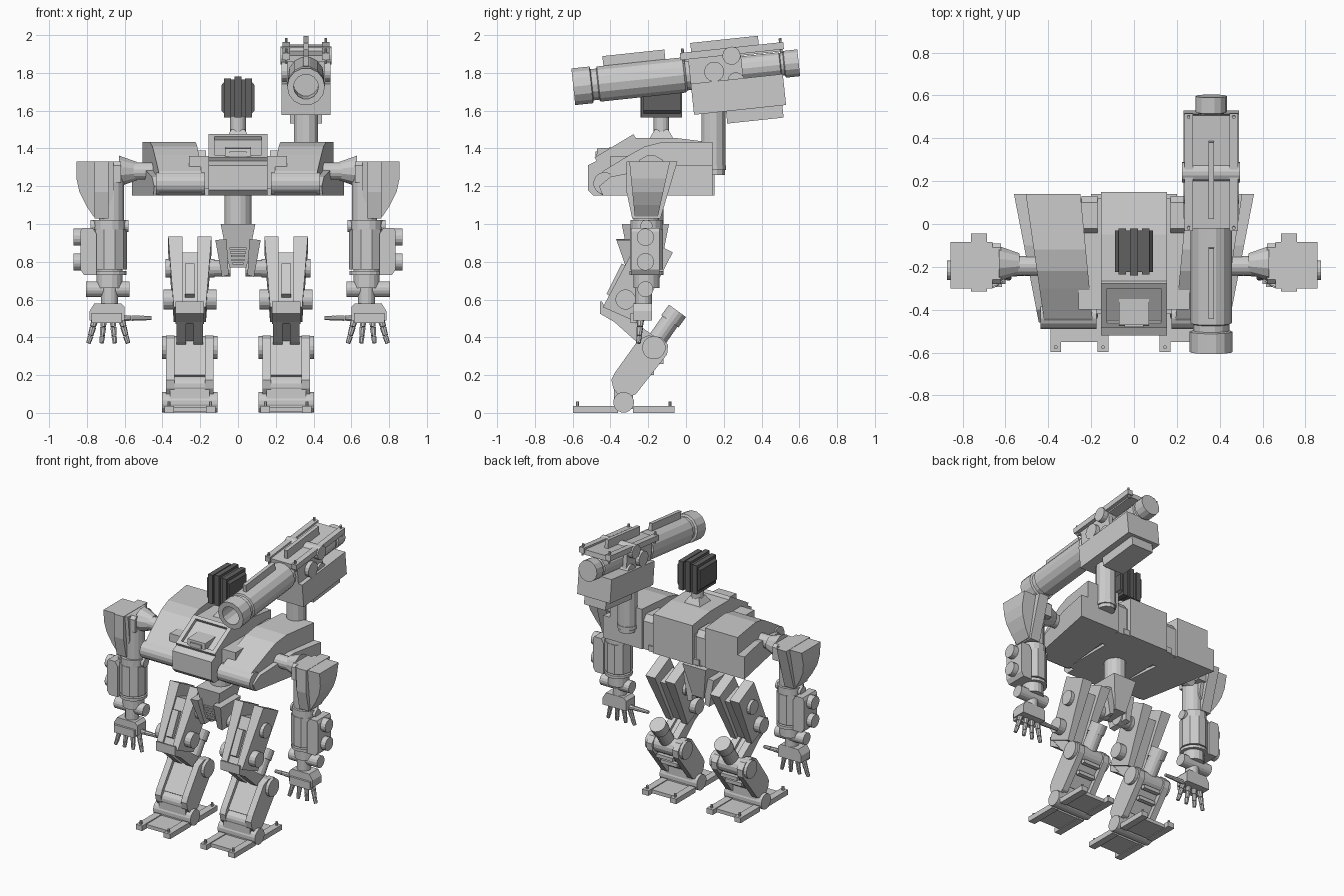
import bpy, bmesh, math
from mathutils import Matrix, Vector

if "Cube" in bpy.data.objects:
    bpy.data.objects.remove(bpy.data.objects["Cube"])

I = Matrix.Identity(4)
dark = bpy.data.materials.new("dark_grey")
dark.diffuse_color = (0.12, 0.12, 0.12, 1)
dark.use_nodes = True
dark.node_tree.nodes["Principled BSDF"].inputs["Base Color"].default_value = dark.diffuse_color


def finish(name, bm, m=False, xf=I, mat=None):
    """Make an object from a bmesh; m mirrors it across x = 0."""
    bmesh.ops.transform(bm, matrix=xf, verts=bm.verts)
    bmesh.ops.recalc_face_normals(bm, faces=bm.faces)
    me = bpy.data.meshes.new(name)
    bm.to_mesh(me)
    bm.free()
    ob = bpy.data.objects.new(name, me)
    bpy.context.collection.objects.link(ob)
    if m:
        ob.modifiers.new("Mirror", 'MIRROR').use_mirror_merge = False
    if mat:
        me.materials.append(mat)
    return ob


def box(name, x, y, z, m=False, xf=I, mat=None):
    """Box from (min, max) ranges."""
    bm = bmesh.new()
    bmesh.ops.create_cube(bm, size=1)
    for v in bm.verts:
        v.co = Vector([(r[0] + r[1]) / 2 + c * (r[1] - r[0]) for c, r in zip(v.co, (x, y, z))])
    return finish(name, bm, m, xf, mat)


def cyl(name, a, b, r, r2=None, n=16, m=False, xf=I):
    """Cylinder or cone from point a to point b."""
    a, b = Vector(a), Vector(b)
    d = b - a
    bm = bmesh.new()
    bmesh.ops.create_cone(bm, cap_ends=True, segments=n, radius1=r,
                          radius2=r if r2 is None else r2, depth=d.length)
    rot = d.to_track_quat('Z', 'Y').to_matrix().to_4x4()
    turn = Matrix.Rotation(math.pi / n, 4, 'Z')
    bmesh.ops.transform(bm, matrix=Matrix.Translation((a + b) / 2) @ rot @ turn, verts=bm.verts)
    return finish(name, bm, m, xf)


def prism(name, pts, a, b, axis='x', m=False, xf=I, mat=None):
    """Extrude a profile from a to b: (y,z) along x or (x,z) along y; a, b may be functions."""
    bm = bmesh.new()
    rings = []
    for f in (a, b):
        ring = []
        for p, q in pts:
            t = f(p, q) if callable(f) else f
            ring.append(bm.verts.new((t, p, q) if axis == 'x' else (p, t, q)))
        rings.append(ring)
    n = len(pts)
    bm.faces.new(rings[0])
    bm.faces.new(rings[1][::-1])
    for i in range(n):
        j = (i + 1) % n
        bm.faces.new((rings[0][i], rings[0][j], rings[1][j], rings[1][i]))
    return finish(name, bm, m, xf, mat)


def lathe(name, pts, n, xf):
    """Revolve (radius, y) points around the y axis."""
    bm = bmesh.new()
    vs = [bm.verts.new((r, y, 0)) for r, y in pts]
    es = [bm.edges.new(e) for e in zip(vs, vs[1:])]
    bmesh.ops.spin(bm, geom=vs + es, axis=(0, 1, 0), cent=(0, 0, 0), steps=n, angle=math.tau)
    bmesh.ops.remove_doubles(bm, verts=bm.verts, dist=1e-4)
    return finish(name, bm, False, xf)


# Central hull with cockpit window frame and visor
prism("hull", [(-.49, 1.15), (-.52, 1.18), (-.52, 1.31), (-.47, 1.335), (-.27, 1.455), (-.05, 1.455),
               (.15, 1.43), (.15, 1.15)], -.155, .155)
slope = Matrix.Translation((0, -.37, 1.395)) @ Matrix.Rotation(math.atan2(.12, .2), 4, 'X')
for s in (-1, 1):
    box("window_side_rail", sorted((s * .125, s * .155)), (-.12, .12), (-.02, .022), xf=slope)
    box("window_cross_rail", (-.125, .125), sorted((s * .095, s * .12)), (-.02, .022), xf=slope)
prism("visor", [(-.475, 1.34), (-.47, 1.4), (-.3, 1.41), (-.3, 1.36)], -.07, .07)
box("visor_slit", (-.045, .045), (-.48, -.46), (1.355, 1.385))
box("hull_link", (.14, .26), (-.40, .12), (1.17, 1.36), m=True)
box("belly_strip", (.155, .2), (-.42, .14), (1.15, 1.19), m=True)

# Shoulder pods
outer = lambda y, z: .505 - .09 * (.14 - y) / .62
inner = lambda y, z: .25 - .06 * (.14 - y) / .62
prism("shoulder_pod", [(-.44, 1.15), (-.47, 1.17), (-.47, 1.25), (-.44, 1.28), (-.30, 1.365), (-.22, 1.41),
                       (-.12, 1.435), (.14, 1.435), (.14, 1.15)], inner, outer, m=True)
skirt = lambda y, z: .56 - .12 * (.14 - y) / .62
prism("pod_skirt", [(-.44, 1.15), (-.46, 1.2), (-.40, 1.25), (-.1, 1.31), (.14, 1.31), (.14, 1.15)],
      .4, skirt, m=True)
cyl("pod_bumper", (.175, -.43, 1.215), (.435, -.43, 1.215), .06, m=True)
prism("pod_cheek", [(-.05, 1.15), (-.05, 1.35), (-.02, 1.39), (.1, 1.39), (.13, 1.35), (.13, 1.15)],
      .17, .245, m=True)

# Neck and ribbed head
cyl("neck_base", (0, -.13, 1.44), (0, -.13, 1.50), .1, .05, n=4)
cyl("neck", (0, -.13, 1.48), (0, -.13, 1.6), .042)
prism("head", [(-.06, 1.57), (-.088, 1.6), (-.088, 1.735), (-.06, 1.765), (.06, 1.765), (.088, 1.735),
               (.088, 1.6), (.06, 1.57)], -.225, -.03, 'y', mat=dark)
for x, g in ((-.055, 0), (0, .012), (.055, 0)):
    box("head_rib", (x - .018, x + .018), (-.235 - g / 2, -.02), (1.565, 1.77 + g), mat=dark)

# Shoulder cannon, tilted frame along its barrel
T = Matrix.Translation((.36, 0, 1.79)) @ Matrix.Rotation(.106, 4, 'X')
lathe("cannon_barrel", [(0, -.45), (.066, -.45), (.066, -.6), (.1, -.6), (.1, -.505), (.085, -.5),
                        (.085, -.47), (.096, -.465), (.096, -.01), (.085, 0), (.085, .1), (.068, .11),
                        (.068, .5), (.06, .505), (.06, .52), (.073, .525), (.073, .6), (0, .6)], 14, T)
box("cannon_front_rail", (-.013, .013), (-.43, -.1), (.08, .145), xf=T)
box("cannon_top_plate", (-.1, .1), (-.01, .52), (.07, .105), xf=T)
box("cannon_rear_rail", (-.013, .013), (.04, .4), (.1, .165), xf=T)
for s in (-1, 1):
    box("plate_side_rail", sorted((s * .085, s * .125)), (-.02, .53), (.08, .118), xf=T)
    box("cannon_bracket", sorted((s * .07, s * .1)), (.02, .3), (-.1, .08), xf=T)
    for y in (-.005, .515):
        cyl("plate_pin", (s * .105, y, .06), (s * .105, y, .14), .008, n=8, xf=T)
for y, z, w, r in ((.25, .075, .135, .048), (.15, 0, .13, .053), (.26, -.06, .115, .045)):
    cyl("cannon_trunnion", (-w, y, z), (w, y, z), r, xf=T)
box("cannon_body", (-.13, .13), (.02, .51), (-.215, -.05), xf=T)
box("ammo_tray", (-.085, .085), (.19, .49), (-.28, -.2), xf=T)
cyl("cannon_post", (.36, .145, 1.31), (.36, .145, 1.62), .066, n=12)
cyl("cannon_post_foot", (.36, .15, 1.26), (.36, .15, 1.31), .058, n=12)
cyl("cannon_post_collar", (.36, .145, 1.285), (.36, .145, 1.31), .07, n=12)

# Waist and pelvis
cyl("waist", (0, -.19, .98), (0, -.19, 1.16), .072)
prism("pelvis", [(-.092, 1.0), (.092, 1.0), (.045, .77), (-.045, .77)],
      lambda x, z: -.34 + (1 - z) * .2, lambda x, z: -.09 - (1 - z) * .2, 'y')
prism("hip_wing", [(.06, .92), (.12, .915), (.085, .72), (.05, .73)],
      lambda x, z: -.37 + (.92 - z) * .35, -.14, 'y', m=True)
for i in range(5):
    w = .03 + i * .004
    y = -.34 + (.21 - i * .02) * .2
    box("pelvis_grill", (-w, w), (y - .012, y + .02), (.785 + i * .02, .795 + i * .02))
cyl("hip_axle", (.04, -.22, .765), (.15, -.22, .765), .045, m=True)

# Arms
cyl("arm_shaft", (.42, -.195, 1.28), (.66, -.195, 1.28), .046, m=True)
prism("shoulder_joint", [(-.28, 1.22), (-.28, 1.31), (-.26, 1.33), (-.11, 1.33), (-.09, 1.31), (-.09, 1.22)],
      .62, .72, m=True)
cyl("shoulder_collar", (.535, -.185, 1.28), (.63, -.185, 1.28), .05, .085, n=12, m=True)
prism("shoulder_armor", [(.66, 1.33), (.855, 1.33), (.855, 1.24), (.84, 1.17), (.805, 1.1), (.765, 1.04),
                         (.72, 1.03), (.66, 1.15)], lambda x, z: -.30 + (1.33 - z) * .1,
      lambda x, z: -.085 - (1.33 - z) * .22, 'y', m=True)
prism("shoulder_rib", [(-.315, 1.332), (-.045, 1.332), (-.135, 1.03), (-.285, 1.03), (-.315, 1.17)],
      .685, .76, m=True)
cyl("upper_arm", (.67, -.21, .95), (.67, -.21, 1.27), .068, m=True)
cyl("elbow_ring", (.68, -.21, .965), (.68, -.21, 1.02), .086, m=True)
cyl("elbow_axle", (.58, -.21, .99), (.78, -.21, .99), .032, m=True)
cyl("forearm", (.68, -.21, .76), (.68, -.21, .97), .092, n=10, m=True)
cyl("forearm_cuff", (.68, -.21, .73), (.68, -.21, .75), .092, n=16, m=True)
cyl("forearm_core", (.68, -.21, .66), (.68, -.21, .78), .07, m=True)
prism("forearm_panel", [(.75, .95), (.77, .98), (.825, .98), (.835, .96), (.835, .76), (.815, .73), (.75, .73)],
      -.29, -.14, 'y', m=True)
for z in (.93, .8):
    cyl("forearm_knob", (.8, -.215, z), (.872, -.215, z), .046, m=True)
cyl("wrist", (.575, -.215, .655), (.805, -.215, .655), .042, m=True)
cyl("wrist_post", (.68, -.225, .56), (.68, -.225, .66), .045, m=True)
prism("palm", [(.6, .49), (.6, .56), (.62, .58), (.76, .58), (.785, .54), (.785, .49)], -.28, -.18, 'y', m=True)
box("knuckle_plate", (.615, .775), (-.295, -.26), (.475, .53), m=True)
for i in range(4):
    x = .618 + i * .046
    t = (i - 1.5) * .008
    for j in range(3):
        cyl("finger", (x + t * j, -.24 - .004 * j, .5 - .047 * j),
            (x + t * (j + 1), -.24 - .004 * (j + 1), .457 - .047 * j + (.006 if j == 2 else 0)),
            .019 - .002 * j, .016 - .002 * j, n=8, m=True)
for j in range(3):
    cyl("thumb", (.62 - .055 * j, -.23, .502), (.567 - .055 * j, -.23, .502), .018 - .002 * j,
        .015 - .002 * j, n=8, m=True)

# Thighs: two side plates around a narrower core
thigh = [(-.44, .56), (-.24, .935), (-.07, .85), (-.26, .48)]
for a, b in ((.14, .215), (.295, .37)):
    prism("thigh_plate", thigh, lambda y, z, a=a: a + (.03 if z < .6 and a < .2 else 0),
          lambda y, z, b=b: b - (.03 if z < .6 and b > .3 else 0), m=True)
prism("thigh_core", [(-.425, .555), (-.27, .85), (-.13, .8), (-.28, .49)], .2, .31, m=True)
prism("thigh_front_bar", [(-.42, .63), (-.34, .79), (-.3, .77), (-.38, .6)], .23, .28, m=True)
cyl("hip_knob", (.125, -.22, .765), (.385, -.22, .765), .05, m=True)
cyl("knee_knob", (.115, -.32, .6), (.395, -.32, .6), .053, m=True)
prism("knee_guard", [(-.455, .59), (-.445, .59), (-.43, .56), (-.36, .47), (-.455, .525)], .18, .33, m=True)

# Lower leg links and shins
for a, b in ((.185, .235), (.275, .325)):
    prism("knee_link", [(-.44, .535), (-.40, .58), (-.3, .5), (-.16, .4), (-.19, .33), (-.26, .375)], a, b, m=True)
box("knee_link_web", (.2, .31), (-.15, .14), (-.015, .015), m=True,
    xf=Matrix.Translation((0, -.3, .46)) @ Matrix.Rotation(-.66, 4, 'X'))
shin = [(-.385, .13), (-.395, .175), (-.375, .215), (-.25, .39), (-.2, .41), (-.13, .4), (-.095, .36),
        (-.1, .31), (-.265, .1), (-.31, .08), (-.355, .09)]
for a, b in ((.13, .175), (.335, .38)):
    prism("shin_plate", shin, a, b, m=True)
prism("shin_core", [(-.36, .2), (-.23, .375), (-.13, .33), (-.27, .14)], .17, .34, m=True)
cyl("shin_knob", (.108, -.17, .345), (.402, -.17, .345), .062, m=True)
cyl("shin_roller", (.15, -.335, .145), (.36, -.335, .145), .05, m=True)
cyl("piston", (.255, -.2, .32), (.255, -.085, .485), .05, m=True)
cyl("piston_cap", (.255, -.085, .485), (.255, -.045, .54), .057, m=True)
for z in (0, 1):
    box("shin_back_rib", (.19, .32), (-.2 + z * .05, -.17 + z * .05), (.2 + z * .06, .225 + z * .06), m=True)

# Feet: axle, split plates with prongs and pins
cyl("ankle", (.108, -.33, .056), (.402, -.33, .056), .055, m=True)
box("ankle_block", (.15, .36), (-.38, -.28), (.02, .15), m=True)
box("toe_plate", (.16, .35), (-.55, -.37), (.005, .03), m=True)
box("heel_plate", (.16, .35), (-.28, -.1), (.005, .03), m=True)
for a, b in ((.12, .17), (.34, .39)):
    box("toe_prong", (a, b), (-.597, -.36), (0, .036), m=True)
    box("heel_prong", (a, b), (-.28, -.06), (0, .036), m=True)
    for y in (-.575, -.085):
        cyl("foot_pin", ((a + b) / 2, y, .03), ((a + b) / 2, y, .06), .009, n=8, m=True)
